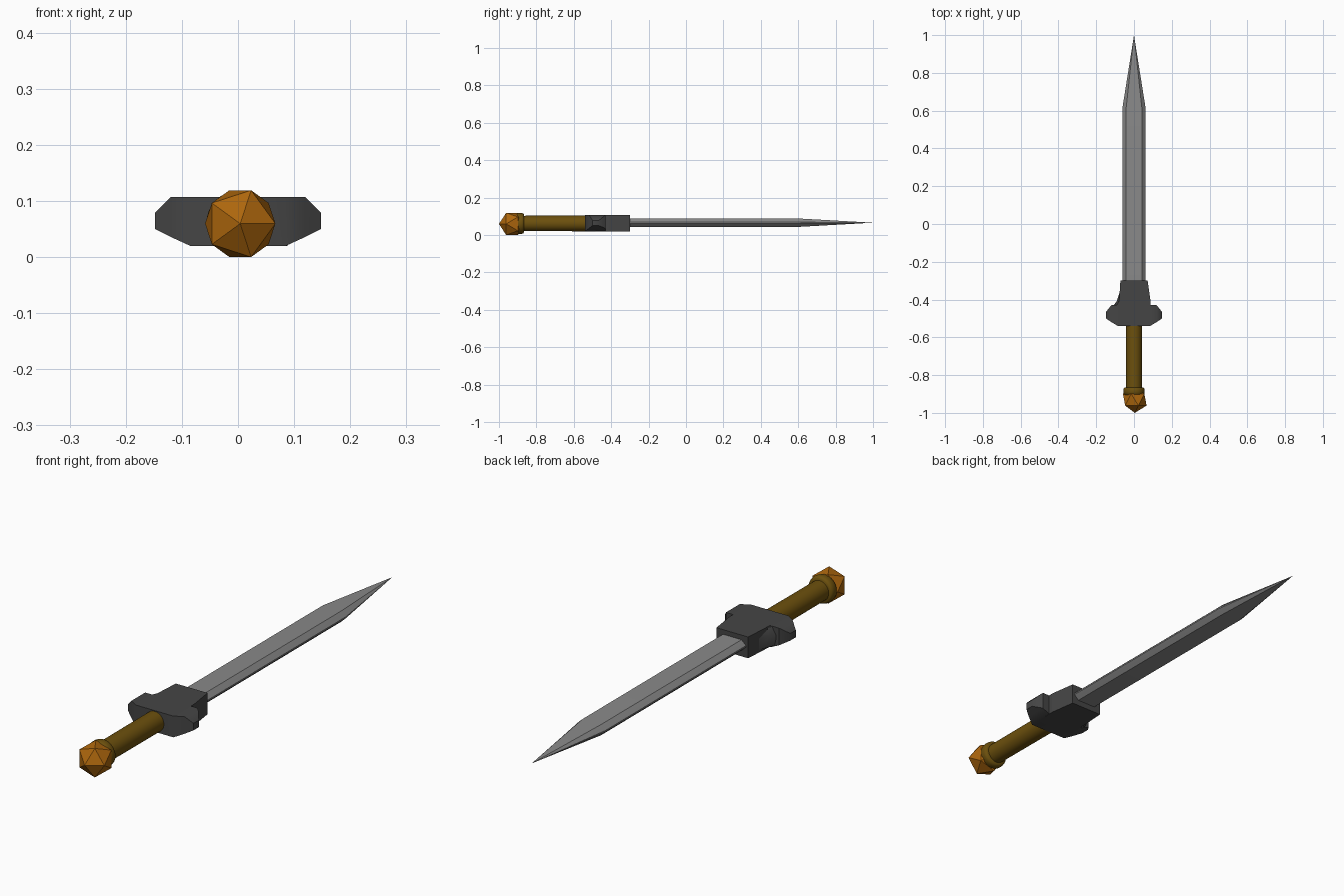
import bpy, bmesh, math
from mathutils import Matrix

if "Cube" in bpy.data.objects:
    bpy.data.objects.remove(bpy.data.objects["Cube"])

AXIS_Z = 0.062


def material(name, color):
    m = bpy.data.materials.new(name)
    m.diffuse_color = (*color, 1)
    m.use_nodes = True
    m.node_tree.nodes["Principled BSDF"].inputs["Base Color"].default_value = m.diffuse_color
    return m


def finish(bm, name, mat, smooth=0):
    bmesh.ops.recalc_face_normals(bm, faces=bm.faces)
    mesh = bpy.data.meshes.new(name)
    bm.to_mesh(mesh)
    bm.free()
    ob = bpy.data.objects.new(name, mesh)
    bpy.context.collection.objects.link(ob)
    mesh.materials.append(mat)
    if smooth:
        bpy.ops.object.select_all(action='DESELECT')
        bpy.context.view_layer.objects.active = ob
        ob.select_set(True)
        bpy.ops.object.shade_smooth_by_angle(angle=math.radians(smooth))
    return ob


def loft(bm, sections):
    """Skin a closed solid through rings of points."""
    rings = [[bm.verts.new(p) for p in s] for s in sections]
    n = len(rings[0])
    for a, b in zip(rings, rings[1:]):
        for i in range(n):
            j = (i + 1) % n
            bm.faces.new((a[i], a[j], b[j], b[i]))
    bm.faces.new(rings[0])
    bm.faces.new(rings[-1])
    return rings


def turned(name, profile, mat, segments=32):
    """Solid of revolution about the sword axis; profile is (y, radius)."""
    bm = bmesh.new()
    angles = [2 * math.pi * i / segments for i in range(segments)]
    loft(bm, [[(r * math.cos(a), y, AXIS_Z + r * math.sin(a)) for a in angles]
              for y, r in profile])
    return finish(bm, name, mat, 40)


steel = material("steel", (0.25, 0.25, 0.25))
iron = material("dark_iron", (0.06, 0.06, 0.06))
leather = material("leather", (0.15, 0.08, 0.004))
amber = material("amber", (0.42, 0.135, 0.004))

# Blade: flat faces, rounded edges, closing to a point
right = [(0.042, 0.088), (0.055, 0.076), (0.062, 0.069),
         (0.062, 0.063), (0.055, 0.056), (0.042, 0.044)]
section = right + [(-x, z) for x, z in reversed(right)]
bm = bmesh.new()
rings = loft(bm, [[(x, y, z) for x, z in section] for y in (-0.34, 0.61)]
             + [[(0, 1.0, 0.066)] * len(section)])
bmesh.ops.remove_doubles(bm, verts=rings[-1], dist=1e-5)
finish(bm, "blade", steel, 42)

# Guard block: slightly tapering toward the blade
bm = bmesh.new()
loft(bm, [[(-l, y, 0.02), (r, y, 0.02), (r, y, 0.107), (-l, y, 0.107)]
          for y, l, r in ((-0.50, 0.082, 0.085), (-0.41, 0.079, 0.088),
                          (-0.30, 0.072, 0.072))])
finish(bm, "guard_block", iron)

# Corner fill between block and cross guard, below the top face
bm = bmesh.new()
loft(bm, [[(-0.075, y0, z), (-x1, -0.41, z), (-x2, -0.44, z), (-0.075, -0.44, z)]
          for z, y0, x1, x2 in ((0.03, -0.36, 0.092, 0.105),
                                (0.075, -0.36, 0.092, 0.115),
                                (0.106, -0.42, 0.081, 0.095))])
finish(bm, "guard_fillet", iron, 45)

# Cross guard: rectangular sections shrinking toward both ends
half = [(0.085, -0.54, -0.43, 0.02, 0.107),
        (0.120, -0.519, -0.43, 0.036, 0.107),
        (0.148, -0.50, -0.465, 0.05, 0.079)]
stations = [(-s[0], *s[1:]) for s in reversed(half)] + half
bm = bmesh.new()
loft(bm, [[(x, y0, z0), (x, y1, z0), (x, y1, z1), (x, y0, z1)]
          for x, y0, y1, z0, z1 in stations])
finish(bm, "cross_guard", iron, 45)

# Grip and rounded collar
turned("grip", [(-0.90, 0.041), (-0.52, 0.042)], leather)
turned("collar", [(-0.906, 0.048), (-0.900, 0.054), (-0.890, 0.056),
                  (-0.880, 0.056), (-0.871, 0.054), (-0.866, 0.048)], leather)

# Pommel: twenty-sided gem with a vertex facing forward
bm = bmesh.new()
bmesh.ops.create_icosphere(
    bm, subdivisions=1, radius=0.07,
    matrix=Matrix.Translation((0.004, -0.93, 0.0596))
    @ Matrix.Rotation(math.pi / 2, 4, 'X'))
finish(bm, "pommel", amber)
